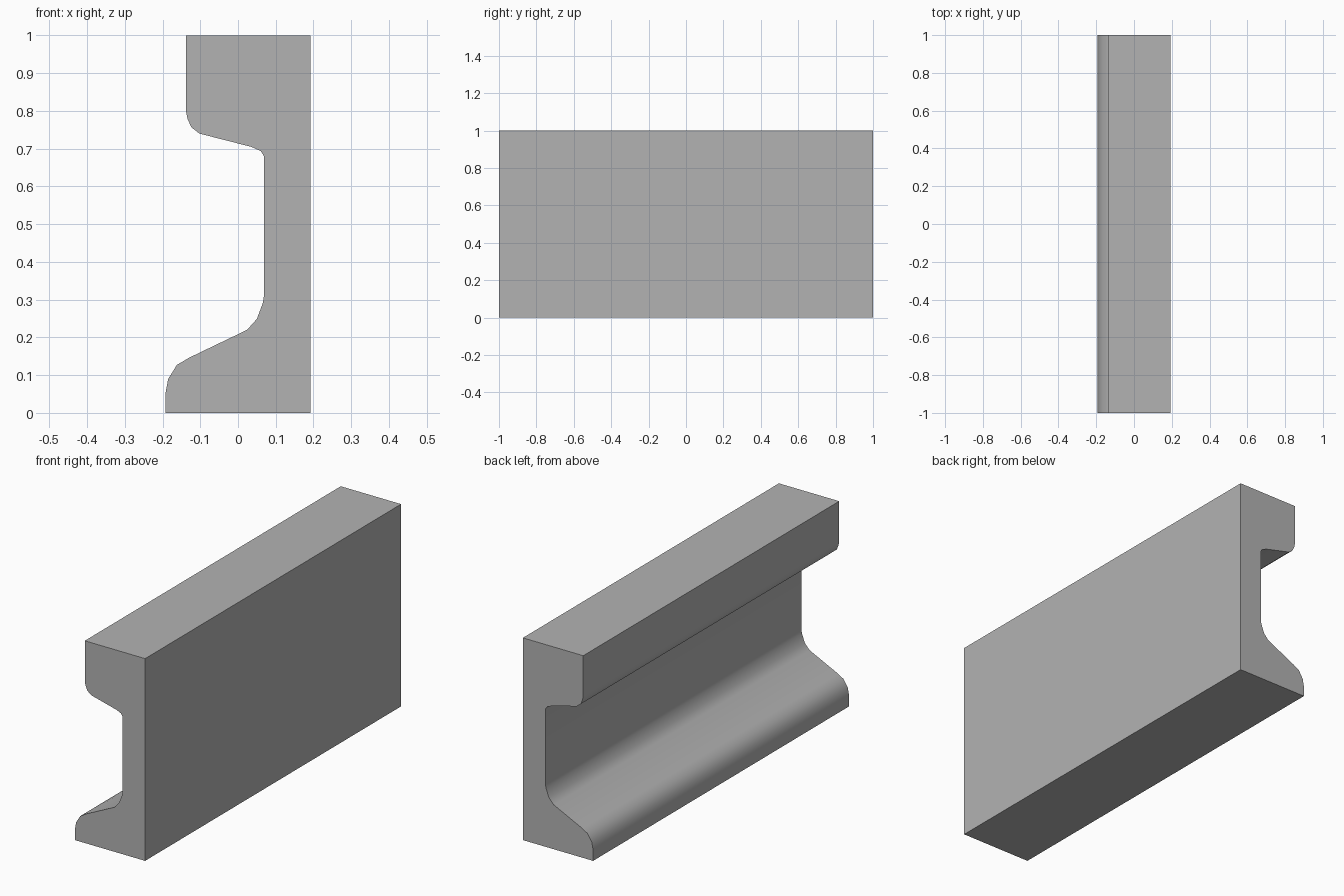
import bpy
import bmesh
from math import radians

cube = bpy.data.objects.get("Cube")
if cube:
    bpy.data.objects.remove(cube, do_unlink=True)

# Plain grey material
grey = bpy.data.materials.new("plain_grey")
grey.use_nodes = True
colour = (0.45, 0.45, 0.45, 1.0)
grey.diffuse_color = colour
grey.node_tree.nodes["Principled BSDF"].inputs["Base Color"].default_value = colour

# Half-rail cross-section (x, z), counter-clockwise from the flat side
LENGTH = 2.0
profile = [
    (0.192, 0), (0.192, 1),                                   # flat side
    (-0.138, 1), (-0.138, 0.8),                               # head
    (-0.134, 0.78), (-0.124, 0.757), (-0.102, 0.74),          # head corner
    (0.035, 0.705), (0.06, 0.694), (0.069, 0.68),             # under head
    (0.069, 0.312), (0.066, 0.292), (0.05, 0.249), (0.024, 0.22),  # web fillet
    (-0.13, 0.146), (-0.162, 0.127), (-0.185, 0.09),          # foot corner
    (-0.192, 0.053), (-0.192, 0),                             # foot
]

# Sweep the section along the rail
bm = bmesh.new()
end = bm.faces.new([bm.verts.new((x, -LENGTH / 2, z)) for x, z in profile])
swept = bmesh.ops.extrude_face_region(bm, geom=[end], use_keep_orig=True)
moved = [v for v in swept["geom"] if isinstance(v, bmesh.types.BMVert)]
bmesh.ops.translate(bm, verts=moved, vec=(0, LENGTH, 0))
bmesh.ops.recalc_face_normals(bm, faces=bm.faces)

mesh = bpy.data.meshes.new("half_rail")
bm.to_mesh(mesh)
bm.free()
mesh.materials.append(grey)
rail = bpy.data.objects.new("half_rail", mesh)
bpy.context.collection.objects.link(rail)

# Smooth the rounded corners, keep the hard edges sharp
bpy.ops.object.select_all(action="DESELECT")
rail.select_set(True)
bpy.context.view_layer.objects.active = rail
bpy.ops.object.shade_smooth_by_angle(angle=radians(35))
